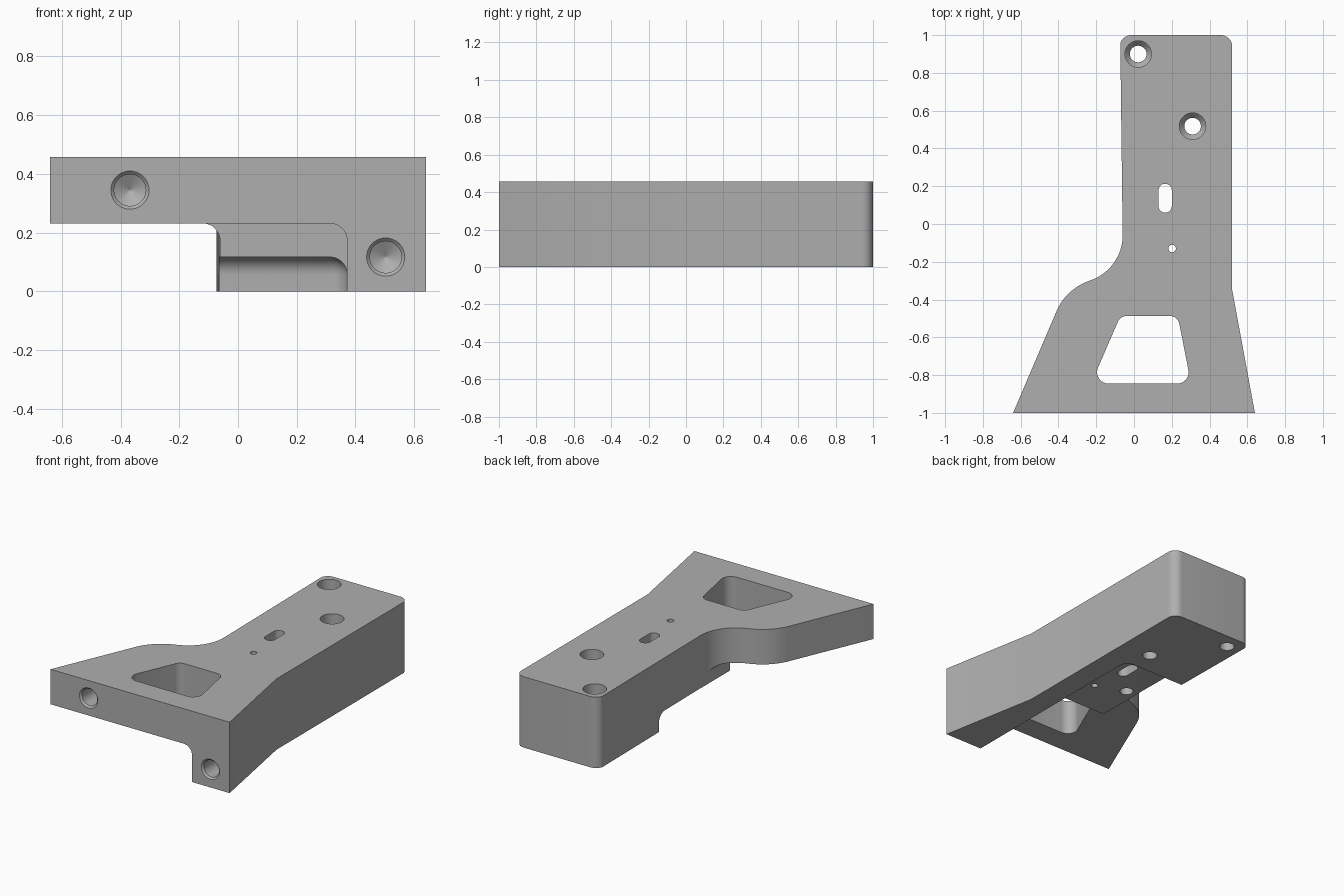
import bpy, bmesh, math
from mathutils import Vector, Matrix

cube = bpy.data.objects.get("Cube")
if cube:
    bpy.data.objects.remove(cube, do_unlink=True)

TOP, SHELF, RECESS = 0.458, 0.232, 0.117
ARM_LEFT, POCKET_X = -0.06, 0.372

grey = bpy.data.materials.new("machined grey")
grey.use_nodes = True
grey.diffuse_color = (0.43, 0.43, 0.43, 1)
grey.node_tree.nodes["Principled BSDF"].inputs["Base Color"].default_value = grey.diffuse_color


def arc(cx, cy, r, a, b, n=12):
    angles = [math.radians(a + (b - a) * i / n) for i in range(n + 1)]
    return [(cx + r * math.cos(t), cy + r * math.sin(t)) for t in angles]


def rounded(corners, n=8):
    """Replace each (x, y, radius) corner with a tangent arc."""
    out = []
    for i, (x, y, r) in enumerate(corners):
        p = Vector((x, y))
        if r == 0:
            out.append((x, y))
            continue
        u = (Vector(corners[i - 1][:2]) - p).normalized()
        v = (Vector(corners[(i + 1) % len(corners)][:2]) - p).normalized()
        half = u.angle(v) / 2
        c = p + (u + v).normalized() * r / math.sin(half)
        start = p + u * r / math.tan(half) - c
        end = p + v * r / math.tan(half) - c
        turn = math.atan2(start.x * end.y - start.y * end.x, start.dot(end))
        for k in range(n + 1):
            out.append(tuple(c + Matrix.Rotation(turn * k / n, 2) @ start))
    return out


def finish(name, bm):
    bmesh.ops.recalc_face_normals(bm, faces=bm.faces)
    mesh = bpy.data.meshes.new(name)
    bm.to_mesh(mesh)
    bm.free()
    mesh.materials.append(grey)
    obj = bpy.data.objects.new(name, mesh)
    bpy.context.collection.objects.link(obj)
    return obj


def prism(name, pts, lo, hi, along_y=False):
    """Extrude an outline along z, or an x-z outline along y."""
    bm = bmesh.new()
    verts = [bm.verts.new((a, lo, b) if along_y else (a, b, lo)) for a, b in pts]
    face = bm.faces.new(verts)
    moved = bmesh.ops.extrude_face_region(bm, geom=[face])["geom"]
    step = (0, hi - lo, 0) if along_y else (0, 0, hi - lo)
    bmesh.ops.translate(bm, vec=step, verts=[g for g in moved if isinstance(g, bmesh.types.BMVert)])
    return finish(name, bm)


def drill(name, profile, origin, forward=False, n=40):
    """Revolve (radius, depth) pairs into a drill pointing down or towards +y."""
    bm = bmesh.new()
    rings = []
    for r, d in profile:
        rings.append([bm.verts.new((x, y, -d)) for x, y in arc(0, 0, r, 0, 360, n)[:-1]])
    for a, b in zip(rings, rings[1:]):
        for i in range(n):
            j = (i + 1) % n
            bm.faces.new((a[i], a[j], b[j], b[i]))
    bm.faces.new(rings[0])
    bm.faces.new(rings[-1])
    turn = Matrix.Rotation(math.radians(90 if forward else 0), 4, 'X')
    bm.transform(Matrix.Translation(origin) @ turn)
    return finish(name, bm)


# Body: flared foot, S-curved flank and straight arm
outline = rounded([(-0.64, -1, 0), (0.64, -1, 0), (0.52, -0.35, 0),
                   (0.52, 1, 0.06), (ARM_LEFT, 1, 0.06)])
outline += arc(-0.312, -0.06, 0.252, 0, -72)
outline += arc(-0.144, -0.576, 0.29, 108, 155)[1:]
body = prism("bracket_body", outline, 0, TOP)

cutters = []

# Step under the foot, and relief beside the arm
cutters.append(prism("foot_step_cutter", rounded([
    (-1, -0.5, 0), (POCKET_X, -0.5, 0), (POCKET_X, SHELF, 0.06), (-1, SHELF, 0)]),
    -1.2, -0.36, True))
cutters.append(prism("side_relief_cutter", rounded([
    (-1, -0.5, 0), (ARM_LEFT - 0.001, -0.5, 0), (ARM_LEFT - 0.001, SHELF, 0.06), (-1, SHELF, 0)]),
    -0.4, -0.02, True))

# Shallow recess under the arm with rounded inner edges
bm = bmesh.new()
bmesh.ops.create_cube(bm, size=1)
lo, hi = Vector((-0.5, -1.2, -0.5)), Vector((POCKET_X, 0.37, RECESS))
for v in bm.verts:
    v.co = [hi[i] if v.co[i] > 0 else lo[i] for i in range(3)]
bmesh.ops.bevel(bm, geom=bm.edges[:], offset=0.06, segments=8, profile=0.5, affect='EDGES')
cutters.append(finish("arm_recess_cutter", bm))

# Window in the foot and slot in the arm
cutters.append(prism("window_cutter", rounded([
    (-0.227, -0.845, 0.06), (0.302, -0.845, 0.06),
    (0.232, -0.487, 0.05), (-0.072, -0.487, 0.05)]), -0.2, 0.7))
cutters.append(prism("slot_cutter", rounded([
    (0.13, 0.06, 0.0345), (0.2, 0.06, 0.0345),
    (0.2, 0.213, 0.0345), (0.13, 0.213, 0.0345)]), -0.2, 0.7))

# Counterbored screw holes, pin hole and blind hole under the arm
for x, y in ((0.022, 0.9), (0.31, 0.518)):
    cutters.append(drill("screw_cutter", [(0.07, -0.1), (0.07, 0.2), (0.044, 0.23), (0.044, 0.7)],
                         (x, y, TOP)))
cutters.append(drill("pin_cutter", [(0.02, -0.1), (0.02, 0.7)], (0.202, -0.13, TOP)))
cutters.append(drill("blind_cutter", [(0.04, 0), (0.04, 0.3)], (0.01, -0.06, 0.25)))

# Chamfered front holes with conical ends
for x, z in ((-0.368, 0.345), (0.503, 0.117)):
    cutters.append(drill("front_hole_cutter",
                         [(0.075, 0.01), (0.054, -0.011), (0.054, -0.25), (0.001, -0.281)],
                         (x, -1, z), True))
    # The drill profile runs along +y because depth is measured backwards here
    cutters[-1].data.transform(Matrix.Translation((0, -1, 0)) @ Matrix.Scale(-1, 4, (0, 1, 0))
                               @ Matrix.Translation((0, 1, 0)))
    if min(v.co.y for v in cutters[-1].data.vertices) < -1.1:
        cutters[-1].data.transform(Matrix.Translation((0, -1, 0)) @ Matrix.Scale(-1, 4, (0, 1, 0))
                                   @ Matrix.Translation((0, 1, 0)))
    bm = bmesh.new()
    bm.from_mesh(cutters[-1].data)
    bmesh.ops.recalc_face_normals(bm, faces=bm.faces)
    bm.to_mesh(cutters[-1].data)
    bm.free()

# Cut everything, then remove the cutters
bpy.ops.object.select_all(action='DESELECT')
body.select_set(True)
bpy.context.view_layer.objects.active = body
for c in cutters:
    c.hide_render = True
    mod = body.modifiers.new(c.name, 'BOOLEAN')
    mod.operation, mod.solver, mod.object = 'DIFFERENCE', 'EXACT', c
    bpy.ops.object.modifier_apply(modifier=mod.name)
    bpy.data.objects.remove(c, do_unlink=True)

bpy.ops.object.shade_smooth_by_angle(angle=math.radians(25))
